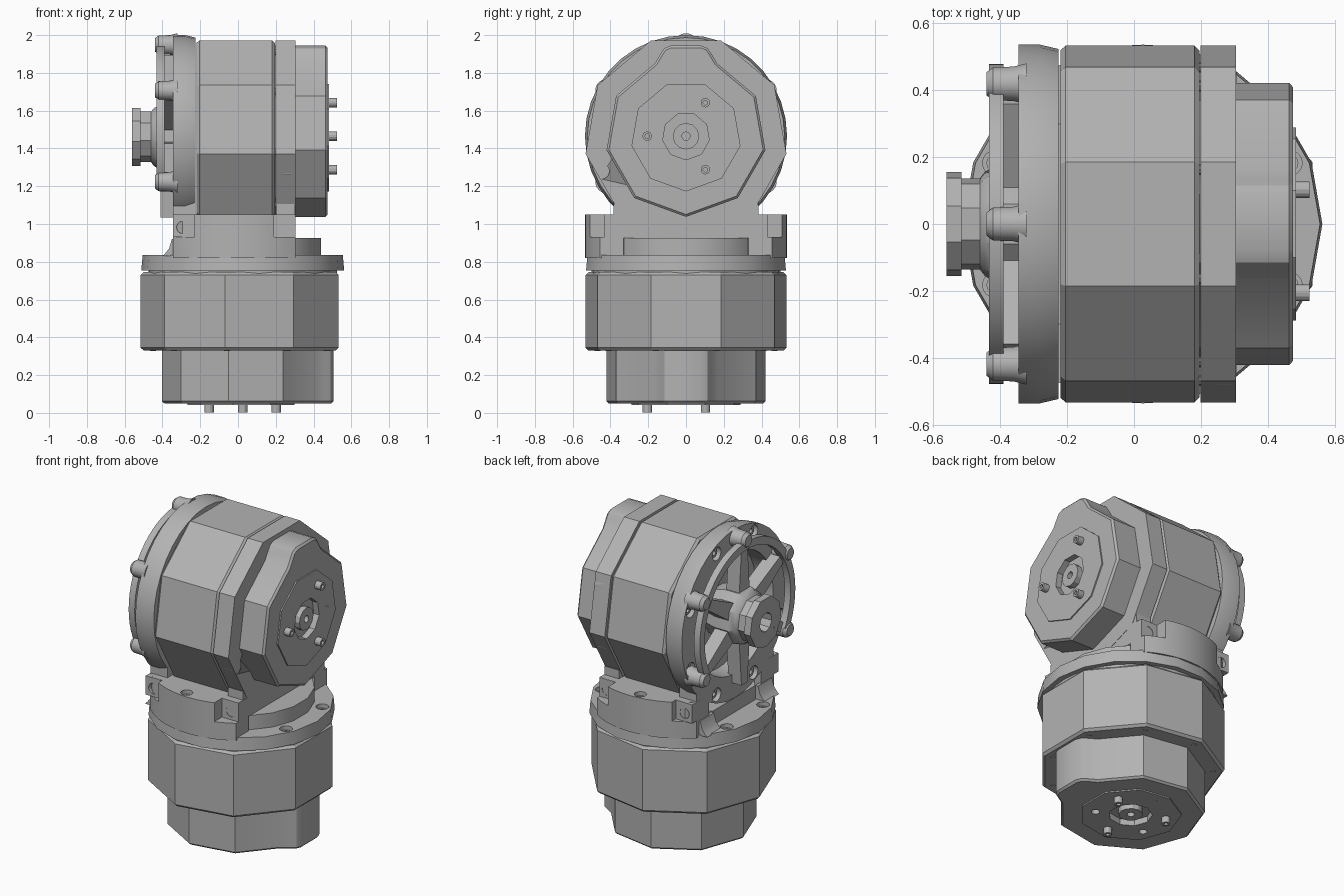
import bpy, bmesh
from math import sin, cos, pi, radians
from mathutils import Matrix, Vector

if "Cube" in bpy.data.objects:
    bpy.data.objects.remove(bpy.data.objects["Cube"], do_unlink=True)

grey = bpy.data.materials.new("machined grey")
grey.use_nodes = True
GREY = (0.45, 0.45, 0.45, 1)
grey.diffuse_color = GREY
grey.node_tree.nodes["Principled BSDF"].inputs["Base Color"].default_value = GREY

T = Matrix.Translation
# Local z of each motor points out of its capped end, local x towards the cap bump
UPPER = Matrix(((0, 0, 1, -0.22), (0, -1, 0, 0), (1, 0, 0, 1.465), (0, 0, 0, 1)))
LOWER = Matrix(((1, 0, 0, 0.025), (0, -1, 0, 0), (0, 0, -1, 0.745), (0, 0, 0, 1)))
BASE = T((0.025, 0, 0))
ROUND = 36


def finish(bm, name, M):
    bmesh.ops.remove_doubles(bm, verts=bm.verts, dist=1e-5)
    bm.transform(M)
    bmesh.ops.recalc_face_normals(bm, faces=bm.faces)
    me = bpy.data.meshes.new(name)
    bm.to_mesh(me)
    bm.free()
    me.materials.append(grey)
    ob = bpy.data.objects.new(name, me)
    bpy.context.collection.objects.link(ob)
    return ob


def lathe(name, profile, n=ROUND, M=Matrix(), phase=0, closed=False):
    """Turn a (radius, height) profile about local z."""
    bm = bmesh.new()
    rings = [[bm.verts.new((r * cos(phase + 2 * pi * i / n), r * sin(phase + 2 * pi * i / n), h))
              for r, h in profile] for i in range(n)]
    m = len(profile)
    for i in range(n):
        a, b = rings[i], rings[(i + 1) % n]
        for j in range(m if closed else m - 1):
            k = (j + 1) % m
            quad = [a[j]]
            if profile[j][0] > 0:
                quad.append(b[j])
            if profile[k][0] > 0:
                quad.append(b[k])
            if len(quad) > 1:
                bm.faces.new(quad + [a[k]])
    return finish(bm, name, M)


def disc(name, r, a, b, n=ROUND, M=Matrix(), phase=0):
    return lathe(name, [(0, a), (r, a), (r, b), (0, b)], n, M, phase)


def ring(name, r0, r1, a, b, n=ROUND, M=Matrix(), phase=0):
    return lathe(name, [(r0, a), (r1, a), (r1, b), (r0, b)], n, M, phase, True)


def prism(name, pts, a, b, M=Matrix()):
    bm = bmesh.new()
    face = bm.faces.new([bm.verts.new((x, y, a)) for x, y in pts])
    ext = bmesh.ops.extrude_face_region(bm, geom=[face])["geom"]
    bmesh.ops.translate(bm, vec=(0, 0, b - a), verts=[v for v in ext if isinstance(v, bmesh.types.BMVert)])
    bm.faces.ensure_lookup_table()
    if len(bm.faces) == len(pts) + 1:
        bm.faces.new([v for v in bm.verts if abs(v.co.z - a) < 1e-6])
    return finish(bm, name, M)


def box(name, x, y, z, M=Matrix()):
    return prism(name, [(x[0], y[0]), (x[1], y[0]), (x[1], y[1]), (x[0], y[1])], z[0], z[1], M)


def arc(r, a0, a1, n=10):
    return [(r * cos(radians(a0 + (a1 - a0) * i / n)), r * sin(radians(a0 + (a1 - a0) * i / n)))
            for i in range(n + 1)]


def apply_modifier(ob, mod):
    bpy.context.view_layer.objects.active = ob
    bpy.ops.object.modifier_apply(modifier=mod.name)


def cut(parts, cutter):
    cutter.hide_render = True
    for ob in parts:
        mod = ob.modifiers.new("cut", 'BOOLEAN')
        mod.operation, mod.solver, mod.object = 'DIFFERENCE', 'MANIFOLD', cutter
        apply_modifier(ob, mod)
    bpy.data.objects.remove(cutter, do_unlink=True)


def bolt_hole(parts, M, r=0.042, depth=0.06):
    """Counterbore along local -z with a socket screw sunk into it."""
    cut(parts, disc("cutter", r, -depth, 0.03, 16, M))
    lathe("screw", [(0, -depth - 0.01), (r * 0.7, -depth - 0.01), (r * 0.7, -0.02), (r * 0.35, -0.02),
                    (r * 0.35, -0.04), (0, -0.04)], 12, M)


def polar(r, deg, z=0):
    return Vector((r * cos(radians(deg)), r * sin(radians(deg)), z))


# Motors: nine-sided drum, cap with a bump, face plate, pins and rim screws
def motor(label, M):
    lathe(label + "_drum", [(0, 0), (0.525, 0), (0.54, 0.015), (0.54, 0.4), (0.525, 0.415), (0, 0.415)],
          9, M, pi / 9)
    side = [polar(0.427, a)[:2] for a in range(60, 301, 40)]
    bump = [(0.385, 0.165), (0.435, 0.135), (0.465, 0.115), (0.48, 0.08)]
    cap = prism(label + "_cap", bump[::-1] + side + [(x, -y) for x, y in bump], 0.4, 0.695, M)
    bev = cap.modifiers.new("bevel", 'BEVEL')
    bev.width, bev.segments, bev.angle_limit = 0.012, 1, radians(60)
    apply_modifier(cap, bev)
    plate = ring(label + "_face_plate", 0.125, 0.293, 0.68, 0.703, 9, M, pi / 9)
    cut([cap], disc("cutter", 0.125, 0.665, 0.75, 9, M, pi / 9))
    for i in range(6):
        P = M @ T(polar(0.205, 30 + 60 * i))
        if i % 2:
            ring(label + "_pin", 0.012, 0.025, 0.68, 0.743, 14, P)
        else:
            cut([plate, cap], disc("cutter", 0.024, 0.67, 0.75, 14, P))
    ring(label + "_output_hub", 0.022, 0.07, 0.66, 0.7, 12, M)
    for i in range(9):
        disc(label + "_rim_screw", 0.016, 0.41, 0.418, 8, M @ T(polar(0.475, 20 + 40 * i)))


motor("upper", UPPER)
motor("lower", LOWER)

# Bracket flange around the capped end, its foot, and the ring at the open end
flange = ring("front_flange", 0.36, 0.54, 0.418, 0.525, 9, UPPER, pi / 9)
foot = prism("flange_foot", [(-0.54, -0.385), (-0.54, 0.385), (-0.36, 0.385), (-0.42, 0.2),
                             (-0.45, 0.0), (-0.42, -0.2), (-0.36, -0.385)], 0.42, 0.523, UPPER)
end_ring = lathe("end_ring", [(0.38, -0.125), (0.535, -0.125), (0.535, -0.06), (0.522, -0.005),
                              (0.38, -0.005)], ROUND, UPPER, 0, True)
flip = Matrix.Rotation(pi, 4, 'X')
for i in range(8):
    p = polar(0.483, 22.5 + 45 * i)
    bolt_hole([flange, foot], UPPER @ T(p + Vector((0, 0, 0.525))))
    bolt_hole([end_ring], UPPER @ T(p + Vector((0, 0, -0.125))) @ flip)

# End guard: spoked spider, bosses at its tips and the bars joining them
for i in range(6):
    R = UPPER @ Matrix.Rotation(i * pi / 3, 4, 'Z')
    prism("spoke", [(0.12, -0.055), (0.43, -0.03), (0.43, 0.03), (0.12, 0.055)], -0.19, -0.1, R)
    if i != 3:
        lathe("guard_boss", [(0, -0.1), (0.062, -0.1), (0.052, -0.14), (0.05, -0.2), (0.035, -0.22),
                             (0, -0.22)], 18, R @ T((0.483, 0, 0)))
for a in (-120, -60, 0, 60):
    prism("guard_bar", arc(0.478, a, a + 60) + arc(0.43, a + 60, a), -0.212, -0.17, UPPER)

# Cable hub on the open end
hub = lathe("end_hub", [(0, -0.2), (0.06, -0.2), (0.06, -0.34), (0.158, -0.34), (0.158, -0.295),
                        (0.138, -0.295), (0.138, -0.24), (0.158, -0.225), (0.175, -0.195),
                        (0.175, -0.1), (0.15, -0.005), (0, -0.005)], 9, UPPER, pi / 9)
for i in range(6):
    cut([hub], disc("cutter", 0.02, -0.4, -0.3, 10, UPPER @ T(polar(0.108, 60 * i))))

# Base ring that sits on the lower motor, and its bearing disc
base = lathe("base_ring", [(0.3, 0.755), (0.537, 0.755), (0.53, 0.835), (0.3, 0.835)], 18, BASE, 0, True)
for a in (22.5, 157.5, 202.5, 337.5):
    bolt_hole([base], BASE @ T(polar(0.475, a, 0.835)), 0.038, 0.05)
prism("bearing_disc", arc(0.42, -150, 150, 15), 0.74, 0.925, BASE)
disc("seal_ring", 0.5, 0.735, 0.76, ROUND, BASE)

# Curved side walls, notched at both ends for bolted lugs, mirrored front to back
for s in (-1, 1):
    outer = [(x + 0.025, s * y) for x, y in arc(0.535, 58.4, 133.7, 12)]
    wall = prism("side_wall", outer + [(-0.345, s * 0.29), (0.305, s * 0.33)], 0.82, 1.05)
    bolt_hole([wall], T((-0.02, s * 0.485, 1.05)), 0.036, 0.05)
    for x0 in (-0.345, 0.2):
        cut([wall], box("cutter", (x0 - 0.01, x0 + 0.115 if x0 < 0 else x0 + 0.15),
                        sorted((s * 0.43, s * 0.6)), (0.93, 1.1)))
        lug = box("bracket_lug", (x0, x0 + 0.105), sorted((s * 0.3, s * 0.432)), (0.93, 1.049))
        bolt_hole([lug], T((x0 + 0.053, s * 0.432, 0.982)) @ Matrix.Rotation(-s * pi / 2, 4, 'X'), 0.033, 0.05)
    box("ring_post", (-0.344, -0.225), sorted((s * 0.26, s * 0.385)), (0.82, 1.13))
    fillet = [(-0.33, 0.83), (-0.4, 0.83), (-0.385, 0.845), (-0.365, 0.87), (-0.35, 0.92), (-0.33, 0.92)]
    prism("foot_fillet", fillet, 0.22, 0.36,
          Matrix(((1, 0, 0, 0), (0, 0, s, 0), (0, 1, 0, 0), (0, 0, 0, 1))))

# Smooth the round parts, keep the facets sharp
bpy.ops.object.select_all(action='DESELECT')
for ob in bpy.context.scene.objects:
    if ob.type == 'MESH':
        ob.select_set(True)
        bpy.context.view_layer.objects.active = ob
bpy.ops.object.shade_smooth_by_angle(angle=radians(25))
